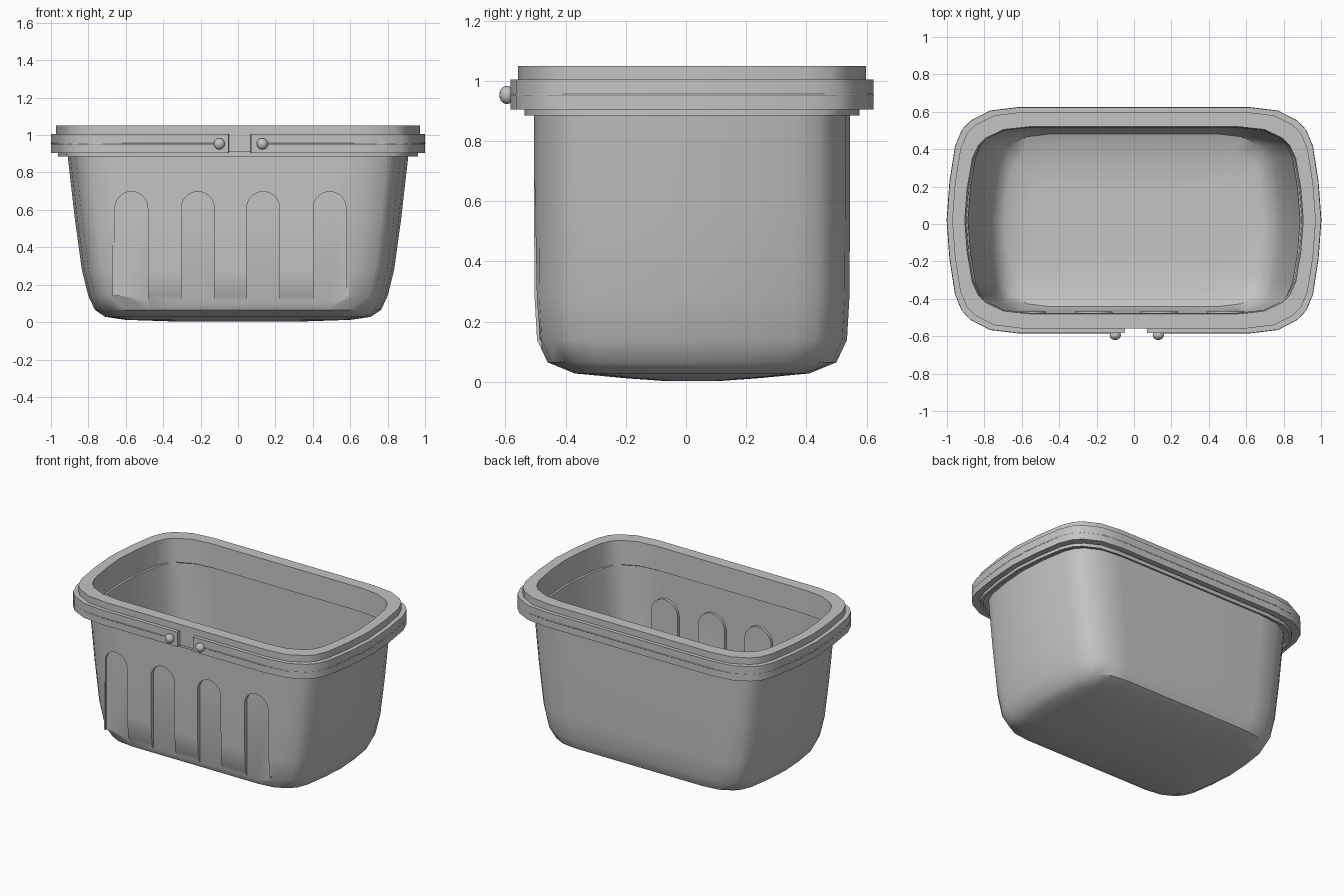
import bpy
import bmesh
from math import pi, cos, sin, radians

cube = bpy.data.objects.get("Cube")
if cube:
    bpy.data.objects.remove(cube)

CY = 0.02  # depth centre of the tub
PIN_Z = 0.953

grey = bpy.data.materials.new("light_grey_plastic")
grey.use_nodes = True
grey.diffuse_color = (0.55, 0.55, 0.55, 1)
grey.node_tree.nodes["Principled BSDF"].inputs["Base Color"].default_value = (0.55, 0.55, 0.55, 1)

# Rounded plan outline, one quarter, from the side middle to the flat front
QUARTER = [(1, 0), (.985, .34), (.955, .66), (.92, .80), (.875, .88), (.77, .97), (.62, 1)]
RIGHT = [(x, -y) for x, y in reversed(QUARTER)] + QUARTER[1:]
OUTLINE = RIGHT + [(-x, y) for x, y in reversed(RIGHT)]


def finish(bm, name):
    bmesh.ops.recalc_face_normals(bm, faces=bm.faces)
    mesh = bpy.data.meshes.new(name)
    bm.to_mesh(mesh)
    bm.free()
    mesh.materials.append(grey)
    obj = bpy.data.objects.new(name, mesh)
    bpy.context.collection.objects.link(obj)
    return obj


def activate(obj):
    bpy.ops.object.select_all(action='DESELECT')
    obj.select_set(True)
    bpy.context.view_layer.objects.active = obj


def smooth(obj, angle):
    activate(obj)
    bpy.ops.object.shade_smooth_by_angle(angle=radians(angle))
    mod = obj.modifiers.new("even_normals", 'WEIGHTED_NORMAL')
    mod.keep_sharp = True


def loft(name, rings):
    """Skin a stack of outlines and cap both ends."""
    bm = bmesh.new()
    loops = [[bm.verts.new((x * hx, CY + y * hy, z)) for x, y in OUTLINE] for hx, hy, z in rings]
    n = len(OUTLINE)
    for a, b in zip(loops, loops[1:]):
        for i in range(n):
            j = (i + 1) % n
            bm.faces.new((a[i], a[j], b[j], b[i]))
    bm.faces.new(loops[0])
    bm.faces.new(loops[-1])
    return finish(bm, name)


def arches(name, radius, bottom, y0, y1):
    """Row of four round-topped prisms."""
    bm = bmesh.new()
    for cx in (-0.57, -0.215, 0.135, 0.49):
        profile = [(cx - radius, bottom), (cx + radius, bottom)]
        profile += [(cx + radius * cos(pi * k / 16), 0.61 + radius * sin(pi * k / 16)) for k in range(17)]
        face = bm.faces.new([bm.verts.new((x, y0, z)) for x, z in profile])
        out = bmesh.ops.extrude_face_region(bm, geom=[face])
        moved = [v for v in out["geom"] if isinstance(v, bmesh.types.BMVert)]
        bmesh.ops.translate(bm, verts=moved, vec=(0, y1 - y0, 0))
    return finish(bm, name)


def combine(target, tool, operation):
    mod = target.modifiers.new(operation, 'BOOLEAN')
    mod.object = tool
    mod.operation = operation
    mod.solver = 'EXACT'
    activate(target)
    bpy.ops.object.modifier_apply(modifier=mod.name)
    bpy.data.objects.remove(tool)


# Tub: tapered wall with a sagging bottom, turned-out lip and hollow inside
wall = [(.60, .22, .012), (.71, .39, .028), (.765, .48, .065), (.80, .515, .14), (.835, .523, .28), (.872, .525, .55)]
outer = [(.3, .08, .002)] + wall + [(.912, .525, .90)]
lip = [(.945, .545, .90), (.945, .545, .885), (.962, .557, .885), (.962, .557, .91),
       (.972, .578, .91), (.972, .578, 1.05), (.905, .50, 1.05), (.897, .495, .89), (.888, .504, .885)]
inner = [(hx - .02, hy - .02, z + .02) for hx, hy, z in reversed(wall)]
tub = loft("tub", outer + lip + inner)

# Front arches: raised inside, recessed outside
combine(tub, arches("arch_bump", .10, .14, -.488, -.467), 'UNION')
combine(tub, arches("arch_cutter", .0875, .03, -.65, -.48), 'DIFFERENCE')
smooth(tub, 38)

# Rim band, split at the front
bm = bmesh.new()
section = [(1, .603, .905), (1, .603, 1.005), (.955, .565, 1.005), (.955, .565, .905)]
path = [(.07, -1)] + OUTLINE + [(-.05, -1)]
rows = [[bm.verts.new((x * hx, CY + y * hy, z)) for hx, hy, z in section] for x, y in path]
for a, b in zip(rows, rows[1:]):
    for i in range(4):
        j = (i + 1) % 4
        bm.faces.new((a[i], a[j], b[j], b[i]))
bm.faces.new(rows[0])
bm.faces.new(rows[-1])
smooth(finish(bm, "rim_band"), 38)

# Thin wire lying in the band from pin to pin
curve = bpy.data.curves.new("handle_wire", 'CURVE')
curve.dimensions = '3D'
curve.bevel_depth = 0.005
curve.bevel_resolution = 1
spline = curve.splines.new('POLY')
wire_path = [(.13, -1)] + OUTLINE + [(-.10, -1)]
spline.points.add(len(wire_path) - 1)
for point, (x, y) in zip(spline.points, wire_path):
    point.co = (x * .997, CY + y * .60, PIN_Z, 1)
curve.materials.append(grey)
bpy.context.collection.objects.link(bpy.data.objects.new("handle_wire", curve))

# Domed pins at the band ends
for side, x in (("left", .13), ("right", -.10)):
    bm = bmesh.new()
    bmesh.ops.create_uvsphere(bm, u_segments=16, v_segments=10, radius=.03)
    bmesh.ops.scale(bm, verts=bm.verts, vec=(1, .85, 1))
    bmesh.ops.translate(bm, verts=bm.verts, vec=(x, -.595, PIN_Z))
    smooth(finish(bm, side + "_pin"), 40)
